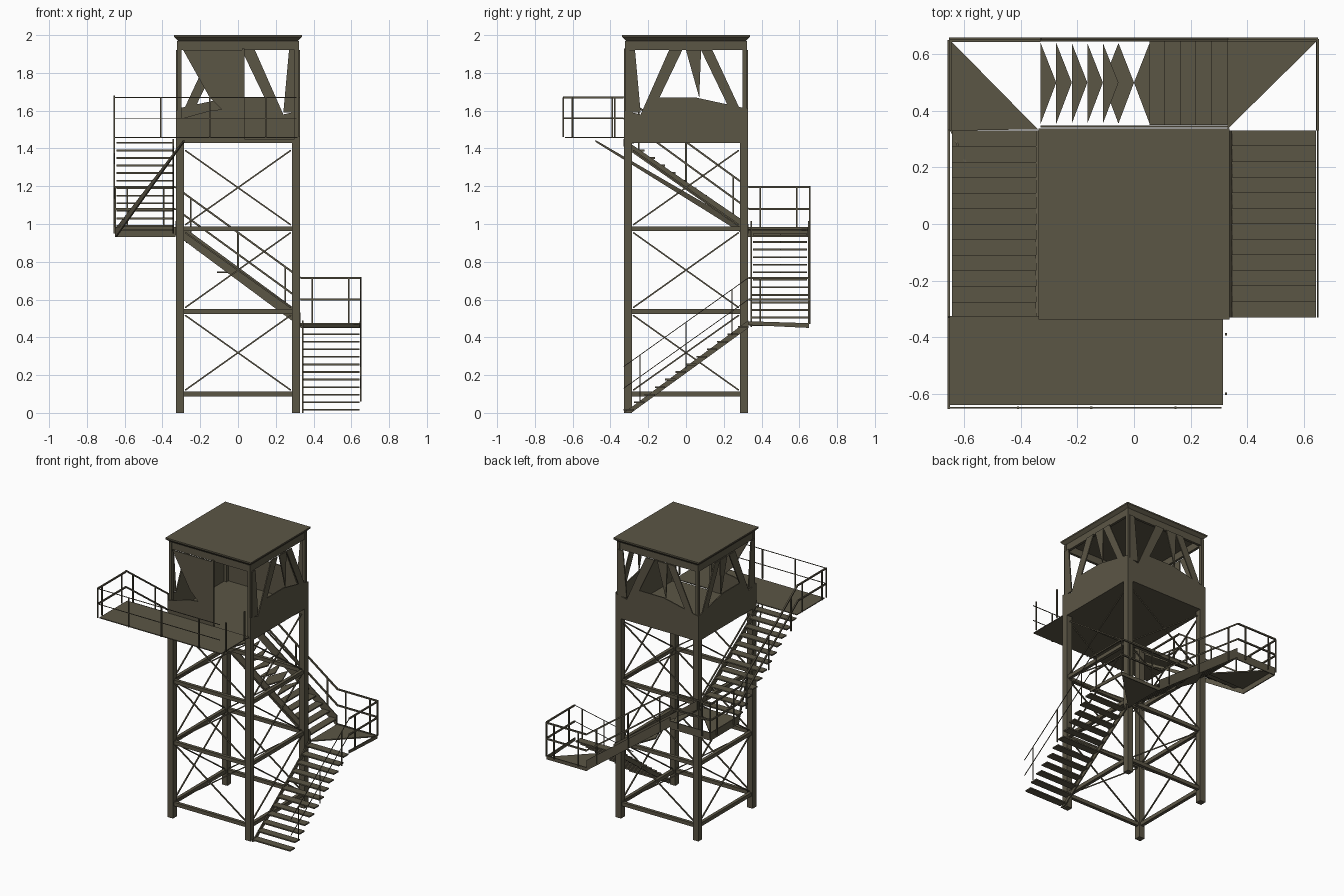
import bpy, bmesh
from mathutils import Vector

cube = bpy.data.objects.get("Cube")
if cube:
    bpy.data.objects.remove(cube, do_unlink=True)

OLIVE = (0.105, 0.092, 0.06, 1)
mat = bpy.data.materials.new("olive_steel")
mat.use_nodes = True
mat.diffuse_color = OLIVE
mat.node_tree.nodes["Principled BSDF"].inputs["Base Color"].default_value = OLIVE


def finish(name, bm):
    bmesh.ops.recalc_face_normals(bm, faces=bm.faces)
    mesh = bpy.data.meshes.new(name)
    bm.to_mesh(mesh)
    bm.free()
    mesh.materials.append(mat)
    bpy.context.collection.objects.link(bpy.data.objects.new(name, mesh))


def prism(bm, points, offset):
    """Extrude a flat polygon along an offset."""
    face = bm.faces.new([bm.verts.new(p) for p in points])
    new = bmesh.ops.extrude_face_region(bm, geom=[face], use_keep_orig=True)["geom"]
    verts = [g for g in new if isinstance(g, bmesh.types.BMVert)]
    bmesh.ops.translate(bm, verts=verts, vec=offset)


def box(bm, x0, x1, y0, y1, z0, z1):
    prism(bm, [(x0, y0, z0), (x1, y0, z0), (x1, y1, z0), (x0, y1, z0)], (0, 0, z1 - z0))


def bar(bm, a, b, w=0.005):
    """Square bar with half width w between two points."""
    a, b = Vector(a), Vector(b)
    d = (b - a).normalized()
    s = d.cross((0, 0, 1))
    s = s.normalized() * w if s.length > 0.01 else Vector((w, 0, 0))
    t = s.cross(d).normalized() * w
    prism(bm, [a + s + t, a - s + t, a - s - t, a + s - t], b - a)


def rails(bm, a, b, heights, posts, w=0.005, post_w=0.004):
    """Two rails above the line a-b, with posts at fractions of it."""
    a, b = Vector(a), Vector(b)
    for h in heights:
        bar(bm, a + Vector((0, 0, h)), b + Vector((0, 0, h)), w)
    for f in posts:
        p = a.lerp(b, f)
        bar(bm, p, p + Vector((0, 0, heights[0])), post_w)


# Legs and cabin corner posts
bm = bmesh.new()
for sx in (-1, 1):
    for sy in (-1, 1):
        box(bm, sx * 0.285, sx * 0.328, sy * 0.285, sy * 0.328, 0, 1.44)
        box(bm, sx * 0.3, sx * 0.322, sy * 0.3, sy * 0.322, 1.44, 1.97)
finish("legs", bm)

# Horizontal beams and cross braces on all four sides
beams, braces = bmesh.new(), bmesh.new()
levels = [0.1, 0.537, 0.975, 1.41]
for s in (-1, 1):
    for z in levels[:3]:
        box(beams, -0.29, 0.29, s * 0.295, s * 0.318, z - 0.013, z + 0.013)
        box(beams, s * 0.295, s * 0.318, -0.29, 0.29, z - 0.013, z + 0.013)
    for low, high in zip(levels, levels[1:]):
        for d in (-1, 1):
            bar(braces, (-0.28 * d, s * 0.305, low + 0.02), (0.28 * d, s * 0.305, high - 0.02), 0.004)
            bar(braces, (s * 0.305, -0.28 * d, low + 0.02), (s * 0.305, 0.28 * d, high - 0.02), 0.004)
finish("horizontal_beams", beams)
finish("cross_braces", braces)

# Cabin walls: sill and slanted window panels, repeated on three sides
SILL = [(-0.328, 1.43), (0.328, 1.43), (0.328, 1.61), (0.28, 1.62), (0.05, 1.67),
        (-0.14, 1.67), (-0.24, 1.58), (-0.328, 1.6)]
PANELS = [
    SILL,
    [(-0.31, 1.92), (-0.27, 1.92), (-0.24, 1.59), (-0.31, 1.59)],
    [(-0.09, 1.92), (-0.02, 1.92), (-0.14, 1.67), (-0.24, 1.58)],
    [(0, 1.92), (0.08, 1.92), (0.07, 1.67)],
    [(0.08, 1.92), (0.14, 1.92), (0.28, 1.62), (0.22, 1.63)],
]
bm = bmesh.new()
for panel in PANELS:
    for s in (-1, 1):
        prism(bm, [(s * 0.32, u, z) for u, z in panel], (s * 0.008, 0, 0))
    prism(bm, [(-u, 0.32, z) for u, z in panel], (0, 0.008, 0))
finish("cabin_walls", bm)

# Front wall with the doorway on its left half
bm = bmesh.new()
front = [
    [(-0.328, 1.43), (0.03, 1.43), (0.03, 1.62), (-0.15, 1.6), (-0.328, 1.55)],
    [(-0.29, 1.92), (0.03, 1.92), (0.03, 1.62), (-0.08, 1.6), (-0.15, 1.67)],
]
for panel in front:
    prism(bm, [(u, -0.328, z) for u, z in panel], (0, 0.008, 0))
box(bm, 0.02, 0.035, -0.328, -0.315, 1.44, 1.93)
finish("cabin_front_wall", bm)

bm = bmesh.new()
box(bm, -0.328, 0.328, -0.328, 0.328, 1.43, 1.45)
finish("cabin_floor", bm)

# Window header and flared roof
bm = bmesh.new()
for s in (-1, 1):
    box(bm, -0.318, 0.318, s * 0.3, s * 0.318, 1.92, 1.975)
    box(bm, s * 0.3, s * 0.318, -0.318, 0.318, 1.92, 1.975)
finish("window_header", bm)
bm = bmesh.new()
rings = [[bm.verts.new((x * r, y * r, z)) for x, y in ((-1, -1), (1, -1), (1, 1), (-1, 1))]
         for r, z in ((0.318, 1.97), (0.338, 1.99), (0.338, 2.0))]
for low, high in zip(rings, rings[1:]):
    for i in range(4):
        j = (i + 1) % 4
        bm.faces.new((low[i], low[j], high[j], high[i]))
bm.faces.new(rings[0])
bm.faces.new(rings[2])
finish("roof", bm)

# Stair treads; the upper back treads taper to points
STEP, RISE, THICK = 0.055, 0.04, (0, 0, 0.009)
right, back, left = bmesh.new(), bmesh.new(), bmesh.new()
for k in range(12):
    a = 0.33 - STEP * k
    b = a - STEP
    z1, z2, z3 = 0.012 + RISE * k, 0.5 + RISE * k, 0.985 + RISE * k
    box(right, 0.347, 0.643, -a, -b, z1, z1 + THICK[2])
    box(left, -0.643, -0.347, b, a, z3, z3 + THICK[2])
    if k < 5:
        box(back, b, a, 0.35, 0.645, z2, z2 + THICK[2])
    elif k == 6:
        mid = b
        prism(back, [(a, 0.5, z2), (mid, 0.64, z2), (mid - STEP, 0.5, z2), (mid, 0.355, z2)], THICK)
    else:
        prism(back, [(b, 0.355, z2), (b, 0.64, z2), (a, 0.5, z2)] if k > 6 else
              [(a, 0.355, z2), (a, 0.64, z2), (b, 0.5, z2)], THICK)
finish("right_stair_treads", right)
finish("back_stair_treads", back)
finish("left_stair_treads", left)

# Stair stringers
bm = bmesh.new()
prism(bm, [(0.338, -0.33, 0), (0.338, -0.29, 0), (0.338, 0.33, 0.45), (0.338, 0.33, 0.49)], (0.008, 0, 0))
for y in (0.342, 0.645):
    prism(bm, [(0.33, y, 0.455), (0.33, y, 0.53), (-0.33, y, 1.015), (-0.33, y, 0.945)], (0, 0.007, 0))
prism(bm, [(-0.346, 0.33, 0.95), (-0.346, 0.33, 1.0), (-0.346, -0.33, 1.45), (-0.346, -0.33, 1.41)], (0.008, 0, 0))
prism(bm, [(-0.65, 0.33, 0.93), (-0.65, 0.33, 0.975), (-0.29, -0.48, 1.445), (-0.29, -0.48, 1.435)], (0.008, 0, 0))
finish("stair_stringers", bm)

# Corner landings and front balcony deck
bm = bmesh.new()
prism(bm, [(0.33, 0.335, 0.46), (0.65, 0.65, 0.46), (0.33, 0.65, 0.46)], (0, 0, 0.008))
box(bm, 0.33, 0.65, 0.643, 0.65, 0.45, 0.475)
prism(bm, [(0.643, 0.65, 0.45), (0.643, 0.33, 0.465), (0.643, 0.33, 0.485), (0.643, 0.65, 0.475)], (0.007, 0, 0))
finish("right_landing", bm)
bm = bmesh.new()
prism(bm, [(-0.65, 0.33, 0.965), (-0.34, 0.335, 0.965), (-0.65, 0.65, 0.965)], (0, 0, 0.008))
box(bm, -0.65, -0.33, 0.643, 0.65, 0.93, 0.985)
box(bm, -0.65, -0.643, 0.33, 0.65, 0.93, 0.985)
finish("left_landing", bm)
bm = bmesh.new()
box(bm, -0.65, 0.315, -0.64, -0.325, 1.455, 1.461)
finish("balcony_deck", bm)

# Railings
bm = bmesh.new()
H = (0.245, 0.13)
rails(bm, (0.65, -0.33, 0.0), (0.65, 0.33, 0.47), H, (0.13, 0.5, 0.87), 0.002, 0.003)
rails(bm, (0.65, 0.33, 0.47), (0.65, 0.65, 0.47), H, (0.2, 1))
rails(bm, (0.65, 0.655, 0.47), (0.33, 0.655, 0.47), H, (0.2, 0.8))
rails(bm, (0.33, 0.655, 0.47), (-0.33, 0.655, 0.95), H, (0.12, 0.5, 0.88))
rails(bm, (-0.33, 0.655, 0.95), (-0.65, 0.655, 0.95), H, (0.2, 0.8, 1))
rails(bm, (-0.655, 0.65, 0.95), (-0.655, 0.33, 0.95), H, (0.2, 0.8))
rails(bm, (-0.655, 0.33, 0.95), (-0.655, -0.33, 1.43), H, (0.12, 0.5, 0.88))
rails(bm, (-0.655, -0.33, 1.46), (-0.655, -0.65, 1.46), (0.21, 0.1), (0.15, 0.85, 1))
rails(bm, (-0.65, -0.65, 1.46), (0.31, -0.65, 1.46), (0.21, 0.1), (0.25, 0.52, 0.83), 0.002)
for y in (-0.6, -0.39):
    bar(bm, (0.325, y, 1.46), (0.325, y, 1.67), 0.004)
finish("railings", bm)
